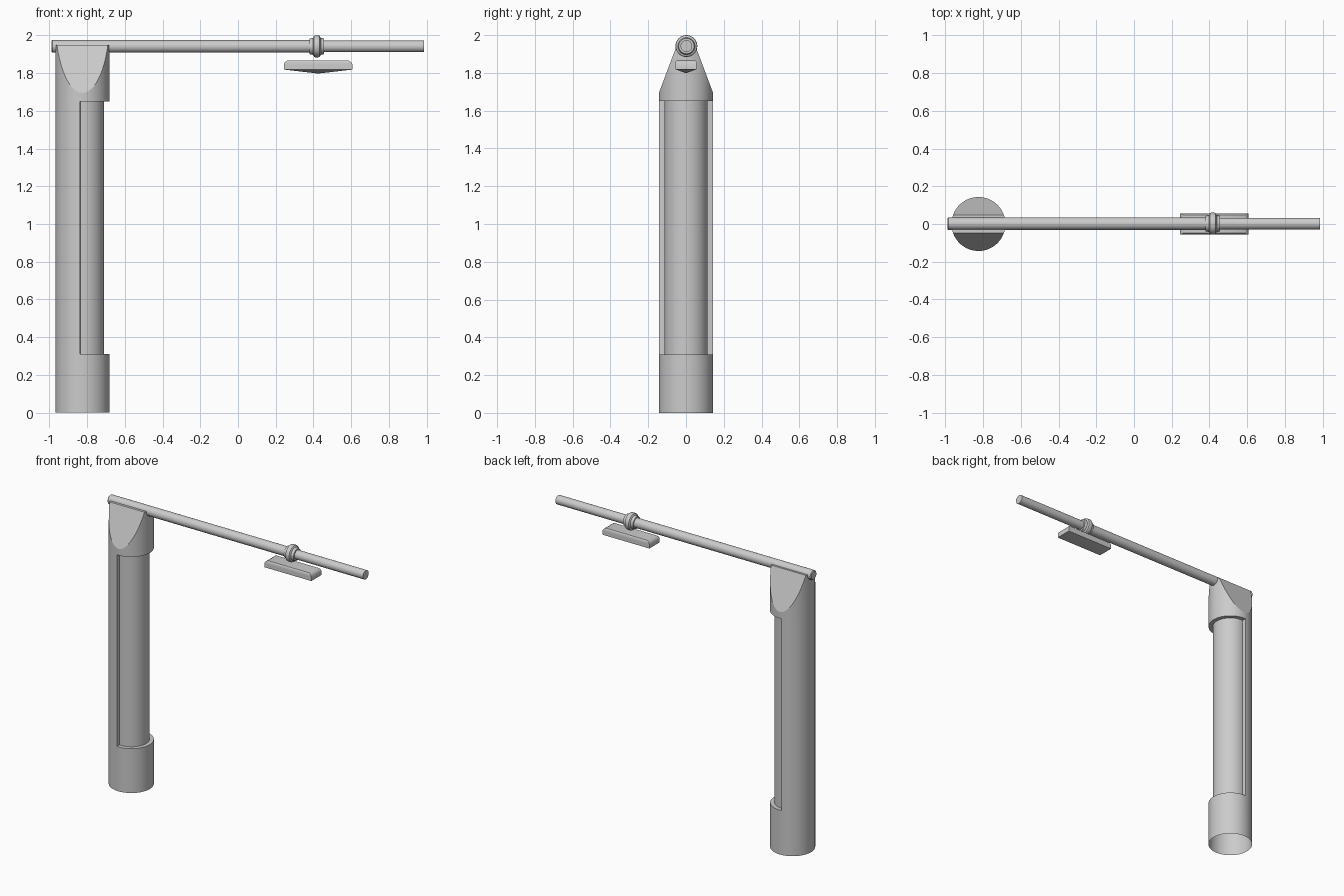
import bpy, bmesh, math
from mathutils import Matrix

if "Cube" in bpy.data.objects:
    bpy.data.objects.remove(bpy.data.objects["Cube"])


def finish(bm, name, angle=30):
    bmesh.ops.remove_doubles(bm, verts=bm.verts, dist=1e-5)
    bmesh.ops.recalc_face_normals(bm, faces=bm.faces)
    me = bpy.data.meshes.new(name)
    bm.to_mesh(me)
    bm.free()
    ob = bpy.data.objects.new(name, me)
    bpy.context.collection.objects.link(ob)
    bpy.ops.object.select_all(action='DESELECT')
    ob.select_set(True)
    bpy.context.view_layer.objects.active = ob
    bpy.ops.object.shade_smooth_by_angle(angle=math.radians(angle))
    return ob


def loft(bm, rings):
    """Join consecutive closed rings of points with quads."""
    vs = [[bm.verts.new(p) for p in r] for r in rings]
    for a, b in zip(vs, vs[1:]):
        n = len(a)
        for i in range(n):
            bm.faces.new((a[i], a[(i + 1) % n], b[(i + 1) % n], b[i]))
    return vs


def revolve_x(name, profile, y, z, segs=32):
    bm = bmesh.new()
    rings = [[(x, y + r * math.cos(2 * math.pi * i / segs), z + r * math.sin(2 * math.pi * i / segs))
              for i in range(segs)] for x, r in profile]
    vs = loft(bm, rings)
    bm.faces.new(vs[0])
    bm.faces.new(vs[-1])
    return finish(bm, name)


# Column: round shell with a recessed front and a wedge-shaped head, open below
CX, R, RI = -0.825, 0.143, 0.115
HALF, N = math.radians(95), 32


def section(z, front_r):
    pts = []
    for k in range(N + 1):
        a = -HALF + 2 * HALF * k / N
        pts.append((CX + front_r * math.cos(a), front_r * math.sin(a), z))
    for k in range(N + 1):
        a = HALF + (2 * math.pi - 2 * HALF) * k / N
        pts.append((CX + R * math.cos(a), R * math.sin(a), z))
    return pts


bm = bmesh.new()
levels = [(0, R), (0.31, R), (0.31, RI), (1.65, RI), (1.65, R), (1.95, R)]
top = loft(bm, [section(z, r) for z, r in levels])[-1]
bm.faces.new(top)
bmesh.ops.remove_doubles(bm, verts=bm.verts, dist=1e-5)
# slanted head sides
for s in (1, -1):
    cut = bmesh.ops.bisect_plane(bm, geom=bm.verts[:] + bm.edges[:] + bm.faces[:],
                                 plane_co=(0, s * 0.1432, 1.695),
                                 plane_no=(0, s * 0.255, 0.096), clear_outer=True)
    edges = [e for e in cut['geom_cut'] if isinstance(e, bmesh.types.BMEdge)]
    bmesh.ops.holes_fill(bm, edges=edges, sides=0)
finish(bm, "column", 18)

# Horizontal arm in two lengths
AZ = 1.942
revolve_x("arm_main", [(-0.99, 0.028), (-0.985, 0.033), (0.42, 0.033)], 0.002, AZ)
revolve_x("arm_tip", [(0.42, 0.031), (0.987, 0.031)], 0.002, AZ)

# Collar joining the arm lengths
revolve_x("arm_collar", [(0.38, 0.03), (0.38, 0.041), (0.398, 0.045), (0.404, 0.056), (0.41, 0.058),
                         (0.427, 0.058), (0.433, 0.056), (0.439, 0.045), (0.457, 0.041), (0.457, 0.03)],
          0.002, AZ)

# Hanging block with bevelled top and shallow pointed underside
bm = bmesh.new()
BX = 0.425


def rect(hx, hy, z):
    return [(BX + sx * hx, sy * hy, z) for sx, sy in ((-1, -1), (1, -1), (1, 1), (-1, 1))]


vs = loft(bm, [rect(0.162, 0.047, 1.867), rect(0.175, 0.055, 1.859), rect(0.181, 0.056, 1.848),
               rect(0.181, 0.056, 1.819)])
bm.faces.new(vs[0])
tip = bm.verts.new((BX, 0, 1.798))
for i in range(4):
    bm.faces.new((vs[-1][i], vs[-1][(i + 1) % 4], tip))
finish(bm, "hanging_block", 40)
